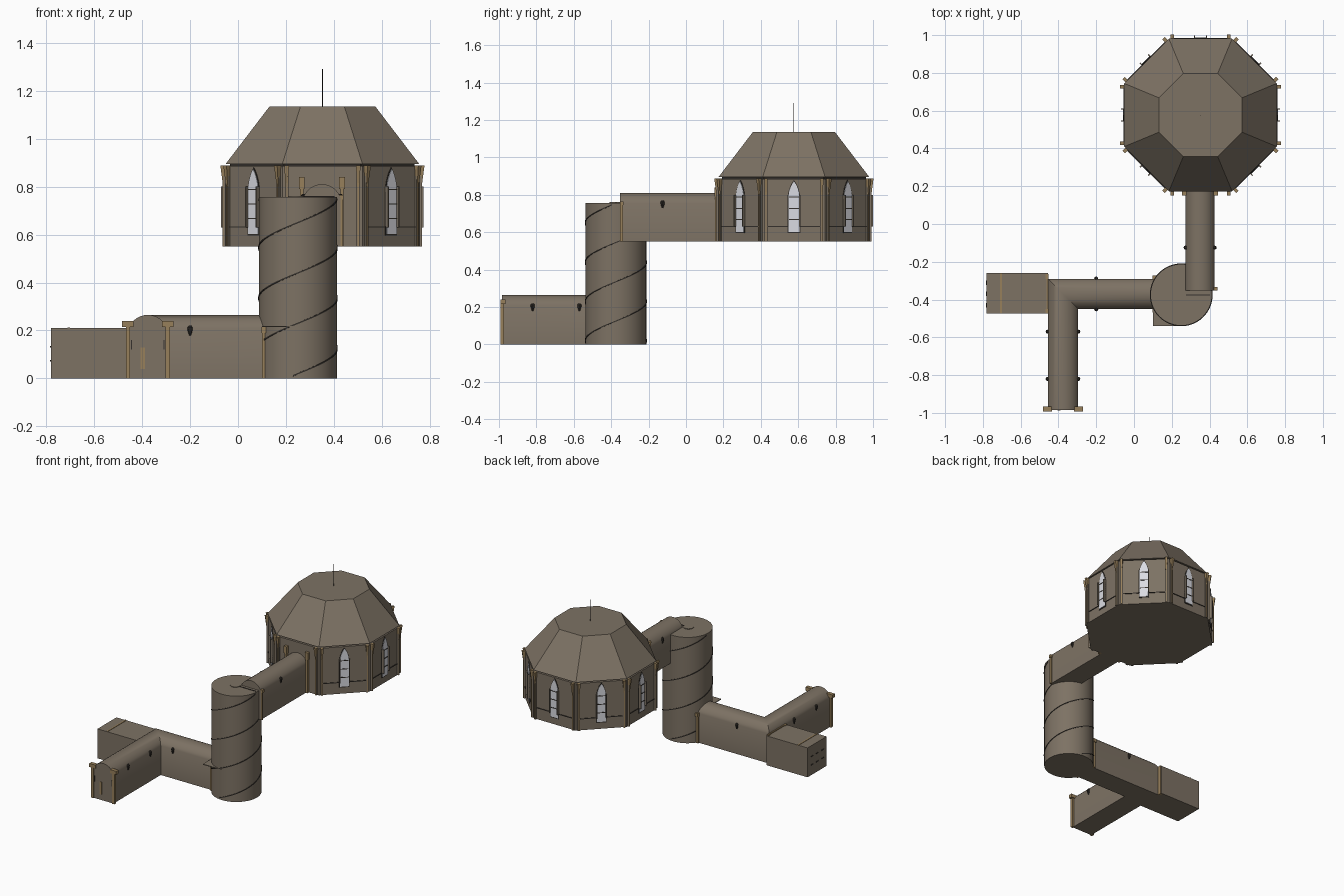
import bpy, bmesh, math
from math import sin, cos, pi
from mathutils import Matrix, Vector

if "Cube" in bpy.data.objects:
    bpy.data.objects.remove(bpy.data.objects["Cube"])


def material(name, col):
    m = bpy.data.materials.new(name)
    m.diffuse_color = (*col, 1)
    m.use_nodes = True
    m.node_tree.nodes["Principled BSDF"].inputs["Base Color"].default_value = m.diffuse_color
    return m


STONE = material("brown stone", (0.205, 0.168, 0.127))
GOLD = material("tan wood trim", (0.31, 0.215, 0.105))
IRON = material("dark iron", (0.035, 0.03, 0.025))
GLASS = material("pale glass", (0.70, 0.71, 0.76))


def make(name, verts, faces, mat, smooth=False):
    me = bpy.data.meshes.new(name)
    me.from_pydata([tuple(v) for v in verts], [], faces)
    bm = bmesh.new()
    bm.from_mesh(me)
    bmesh.ops.recalc_face_normals(bm, faces=bm.faces)
    bm.to_mesh(me)
    bm.free()
    me.materials.append(mat)
    if smooth:
        me.shade_smooth()
        me.set_sharp_from_angle(angle=math.radians(35))
    ob = bpy.data.objects.new(name, me)
    bpy.context.collection.objects.link(ob)
    return ob


def loft(name, rings, mat, smooth=False):
    """Skin equal-length rings and cap both ends."""
    n = len(rings[0])
    verts = [v for r in rings for v in r]
    faces = [(k * n + i, k * n + (i + 1) % n, (k + 1) * n + (i + 1) % n, (k + 1) * n + i)
             for k in range(len(rings) - 1) for i in range(n)]
    faces += [tuple(range(n)), tuple(range(len(verts) - n, len(verts)))]
    return make(name, verts, faces, mat, smooth)


def box(name, x0, x1, y0, y1, z0, z1, mat, mtx=Matrix()):
    rings = [[mtx @ Vector((x, y, z)) for x, y in ((x0, y0), (x1, y0), (x1, y1), (x0, y1))]
             for z in (z0, z1)]
    return loft(name, rings, mat)


def ring(cx, cy, r, z, n, a0=0.0):
    return [(cx + r * cos(a0 + 2 * pi * i / n), cy + r * sin(a0 + 2 * pi * i / n), z)
            for i in range(n)]


def barrel(w, spring, top, n=12):
    """Corridor cross-section: straight walls and a round vault."""
    rise = top - spring
    R = (w * w + rise * rise) / (2 * rise)
    a = math.asin(w / R)
    return [(-w, 0), (w, 0)] + [(R * sin(a - 2 * a * i / n), top - R + R * cos(a - 2 * a * i / n))
                                for i in range(n + 1)]


# lower L-shaped corridor, mitred at the corner
CX, CY = -0.376, -0.37
P = barrel(0.08, 0.21, 0.265)
loft("lower_corridor", [
    [(CX - o, -0.985, z) for o, z in P],
    [(CX - o, CY + o, z) for o, z in P],
    [(0.17, CY + o, z) for o, z in P]], STONE, True)

# side chamber with beam, jambs and pegs
box("side_chamber", -0.78, -0.455, -0.475, -0.26, 0, 0.21, STONE)
box("chamber_beam", -0.71, -0.70, -0.475, -0.26, 0.205, 0.213, GOLD)
for y in (-0.462, -0.278):
    box("chamber_door_jamb", -0.468, -0.452, y - 0.012, y + 0.012, 0, 0.215, GOLD)
box("chamber_lintel", -0.463, -0.455, -0.47, -0.27, 0.205, 0.216, GOLD)
for z in (0.07, 0.13):
    for y in (-0.43, -0.37, -0.31):
        box("chamber_wall_peg", -0.783, -0.775, y - 0.012, y + 0.012, z, z + 0.006, IRON)

# entrance frame
for s in (-1, 1):
    x = CX + s * 0.083
    box("entrance_post", x - 0.009, x + 0.009, -0.992, -0.972, 0, 0.215, GOLD)
    box("entrance_cap", x - 0.024, x + 0.024, -0.992, -0.965, 0.215, 0.24, GOLD)
box("entrance_latch", CX - 0.03, CX - 0.012, -0.988, -0.984, 0.04, 0.13, GOLD)
for s in (-1, 1):
    box("entrance_slot", CX + s * 0.068 - 0.002, CX + s * 0.068 + 0.002, -0.988, -0.984,
        0.12, 0.16, IRON)

# spiral stair tower
TX, TY, TR = 0.25, -0.375, 0.163
loft("stair_tower", [ring(TX, TY, TR, z, 48) for z in (0, 0.757)], STONE, True)
loft("tower_newel", [ring(TX - 0.008, TY, 0.034, z, 20) for z in (0.7, 0.761)], STONE, True)
box("tower_top_step_edge", TX + 0.025, TX + TR - 0.01, -0.003, 0.003, 0.75, 0.76, IRON,
    Matrix.Translation((0, TY, 0)))
box("landing_plate", 0.10, 0.25, -0.54, TY, 0.214, 0.219, STONE)
for s in (-1, 1):
    y = CY + s * 0.084
    box("tower_door_post", 0.10, 0.116, y - 0.008, y + 0.008, 0, 0.19, GOLD)
    box("tower_door_cap", 0.098, 0.118, y - 0.014, y + 0.014, 0.19, 0.215, GOLD)

# two helical handrail strands just breaking the tower wall
PITCH = 0.42
for k in range(2):
    rings = []
    for i in range(200):
        z = 0.012 + 0.735 * i / 199
        a = -pi / 2 + 2 * pi * (z - 0.02) / PITCH + k * pi
        rings.append([(TX + r * cos(a), TY + r * sin(a), z + d)
                      for r, d in ((TR - 0.01, -0.003), (TR + 0.003, -0.003),
                                   (TR + 0.003, 0.003), (TR - 0.01, 0.003))])
    loft("spiral_rail", rings, IRON)

# upper corridor to the octagonal room
UX = 0.35
Q = barrel(0.077, 0.205, 0.26)
loft("upper_corridor", [[(UX + o, y, 0.55 + z) for o, z in Q] for y in (-0.352, 0.19)],
     STONE, True)
for s in (-1, 1):
    x = UX + s * 0.084
    box("room_door_post", x - 0.007, x + 0.007, 0.155, 0.18, 0.55, 0.825, GOLD)
    box("room_door_cap", x - 0.012, x + 0.012, 0.152, 0.18, 0.79, 0.84, GOLD)
box("corridor_end_post", 0.418, 0.436, -0.352, -0.338, 0.55, 0.757, GOLD)
box("corridor_end_cap", 0.413, 0.441, -0.352, -0.333, 0.745, 0.765, GOLD)

# wall sconces that show through the corridor sides
SCONCES = [(CX + s * 0.081, y, 0.2) for s in (-1, 1) for y in (-0.57, -0.82)]
SCONCES += [(-0.2, CY + s * 0.081, 0.2) for s in (-1, 1)]
SCONCES += [(UX + s * 0.077, -0.125, 0.75) for s in (-1, 1)]
for x, y, z in SCONCES:
    loft("sconce", [ring(x, y, r, z + h, 8) for r, h in
                    ((0.004, -0.02), (0.010, 0), (0.011, 0.012), (0.005, 0.02))], IRON)

# octagonal room: walls, then truncated roof
RX, RY, AP = 0.352, 0.577, 0.404
K = cos(pi / 8)


def oct_ring(ap, z):
    return ring(RX, RY, ap / K, z, 8, pi / 8)


loft("room_walls", [oct_ring(AP, z) for z in (0.55, 0.885)], STONE)
loft("room_cornice", [oct_ring(0.385, z) for z in (0.88, 0.897)], IRON)
loft("room_roof", [oct_ring(AP, 0.894), oct_ring(0.22, 1.135)], STONE)
loft("roof_rod", [ring(RX, RY, 0.002, z, 6) for z in (1.13, 1.29)], IRON)


def lancet(w, z0, z1, n=6):
    """Pointed window outline in (side, z)."""
    zs = z1 - 1.5 * w * 2
    right = [(w * cos(pi / 2 * i / n) ** 0.8 if i < n else 0.0, zs + (z1 - zs) * i / n)
             for i in range(n + 1)]
    return [(-w, z0), (w, z0)] + right + [(-a, b) for a, b in reversed(right[:-1])]


HALF = AP * math.tan(pi / 8)
for k in range(8):
    # local frame: x along the wall, -y outward, wall face at y = 0
    M = (Matrix.Translation((RX, RY, 0)) @ Matrix.Rotation(k * pi / 4, 4, 'Z')
         @ Matrix.Translation((0, -AP, 0)))
    for s in (-1, 1):
        x = s * (HALF - 0.018)
        box("corner_pilaster", x - 0.007, x + 0.007, -0.009, 0.003, 0.55, 0.885, STONE, M)
        box("pilaster_edge", x - 0.003, x + 0.003, -0.012, -0.008, 0.55, 0.87, GOLD, M)
        # flared capital
        loft("pilaster_capital", [[M @ Vector(v) for v in
             ((x - w, -d, z), (x + w, -d, z), (x + w, 0.002, z), (x - w, 0.002, z))]
             for w, d, z in ((0.004, 0.010, 0.80), (0.009, 0.02, 0.875), (0.009, 0.022, 0.888))],
             GOLD)
    if k == 0:
        continue  # this side holds the doorway
    for s in (-1, 1):
        a, b = sorted((s * 0.034, s * (HALF - 0.026)))
        box("dado_rail", a, b, -0.004, 0.002, 0.629, 0.634, IRON, M)
    for name, w, z0, z1, d, mat in (("window_frame", 0.034, 0.595, 0.88, 0.003, IRON),
                                    ("window_glass", 0.029, 0.602, 0.872, 0.0055, GLASS)):
        loft(name, [[M @ Vector((x, -y, z)) for x, z in lancet(w, z0, z1)]
                    for y in (-0.002, d)], mat)
    for z in (0.665, 0.725, 0.785):
        box("window_bar", -0.027, 0.027, -0.0075, -0.005, z, z + 0.005, IRON, M)
    # slim side jambs of the window
    for s in (-1, 1):
        box("window_jamb", s * 0.031 - 0.003, s * 0.031 + 0.003, -0.018, 0.001,
            0.63, 0.80, STONE, M)
